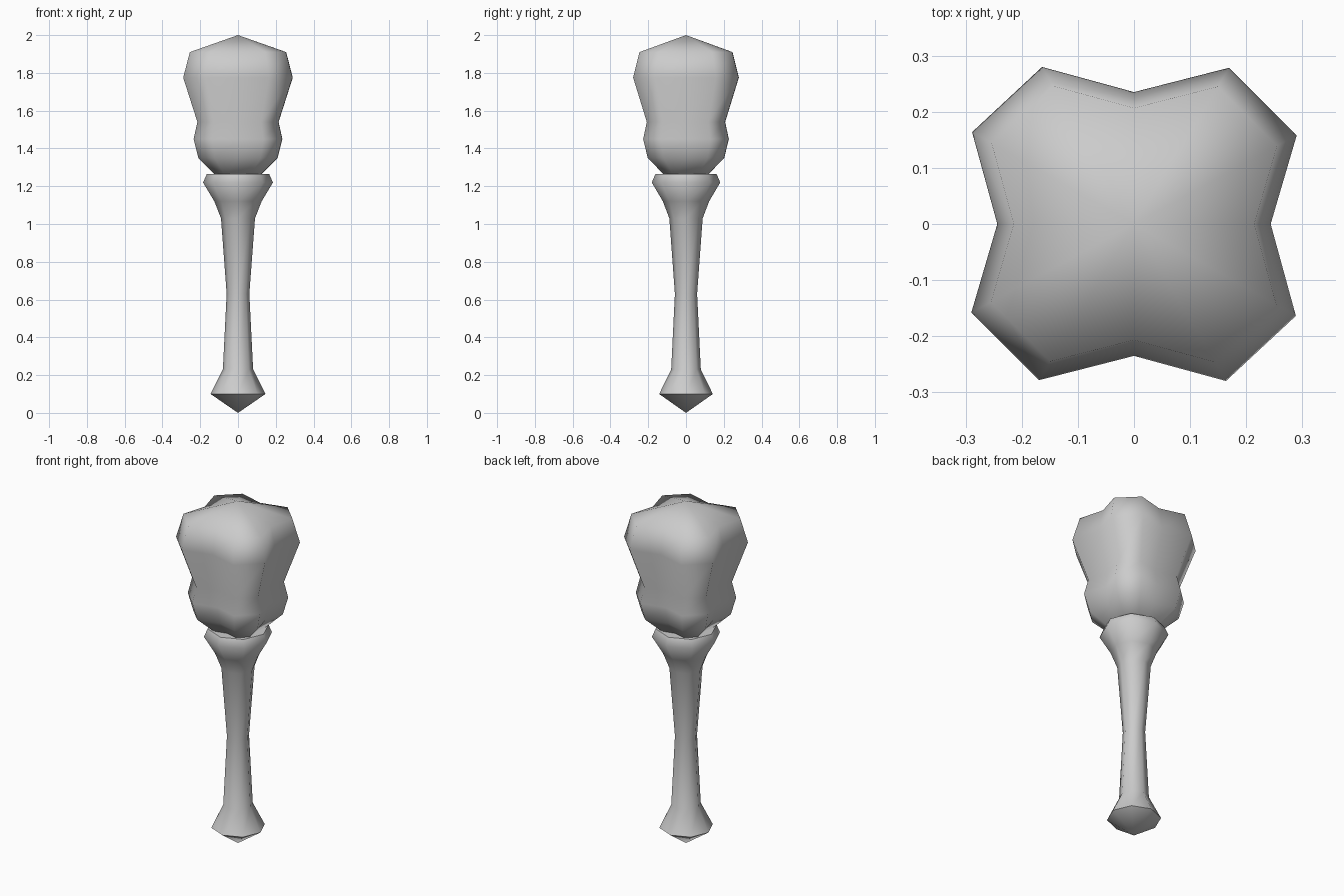
import bpy
import math

cube = bpy.data.objects.get("Cube")
if cube:
    bpy.data.objects.remove(cube, do_unlink=True)

grey = bpy.data.materials.new("plain_grey")
grey.use_nodes = True
colour = (0.6, 0.6, 0.6, 1)
grey.diffuse_color = colour
grey.node_tree.nodes["Principled BSDF"].inputs["Base Color"].default_value = colour


def loft(name, outline, rings, tip_top=None, tip_bottom=None, sharp=62):
    """Stack scaled copies of an outline, ending in a tip or a flat cap."""
    n = len(outline)
    verts = [(x * s, y * s, z) for s, z in rings for x, y in outline]
    faces = []
    for r in range(len(rings) - 1):
        for i in range(n):
            a, b = r * n + i, r * n + (i + 1) % n
            faces.append((a, b, b + n, a + n))
    last = (len(rings) - 1) * n
    if tip_top is None:
        faces.append(tuple(range(last, last + n)))
    else:
        verts.append((0, 0, tip_top))
        faces += [(last + i, last + (i + 1) % n, len(verts) - 1) for i in range(n)]
    if tip_bottom is None:
        faces.append(tuple(reversed(range(n))))
    else:
        verts.append((0, 0, tip_bottom))
        faces += [((i + 1) % n, i, len(verts) - 1) for i in range(n)]
    mesh = bpy.data.meshes.new(name)
    mesh.from_pydata(verts, [], faces)
    mesh.materials.append(grey)
    obj = bpy.data.objects.new(name, mesh)
    bpy.context.collection.objects.link(obj)
    bpy.ops.object.select_all(action="DESELECT")
    obj.select_set(True)
    bpy.context.view_layer.objects.active = obj
    bpy.ops.object.shade_smooth_by_angle(angle=math.radians(sharp))
    return obj


# Handle: octagonal shaft with a pointed pommel and a flared collar
octagon = [(math.cos(i * math.pi / 4), 0.98 * math.sin(i * math.pi / 4)) for i in range(8)]
loft("handle", octagon,
     [(0.145, 0.1), (0.08, 0.23), (0.06, 0.63), (0.09, 1.03),
      (0.125, 1.12), (0.185, 1.22), (0.165, 1.265)],
     tip_bottom=0.0)

# Head: four chamfered lobes with a groove down the middle of each side
quarter = [(0.84, 0), (1, 0.565), (0.585, 0.995)]
star = []
for k in range(4):
    c, s = round(math.cos(k * math.pi / 2)), round(math.sin(k * math.pi / 2))
    star += [(x * c - y * s, 0.965 * (x * s + y * c)) for x, y in quarter]
loft("head", star,
     [(0.11, 1.25), (0.21, 1.35), (0.235, 1.45), (0.215, 1.54),
      (0.29, 1.775), (0.255, 1.91)],
     tip_top=2.0)
